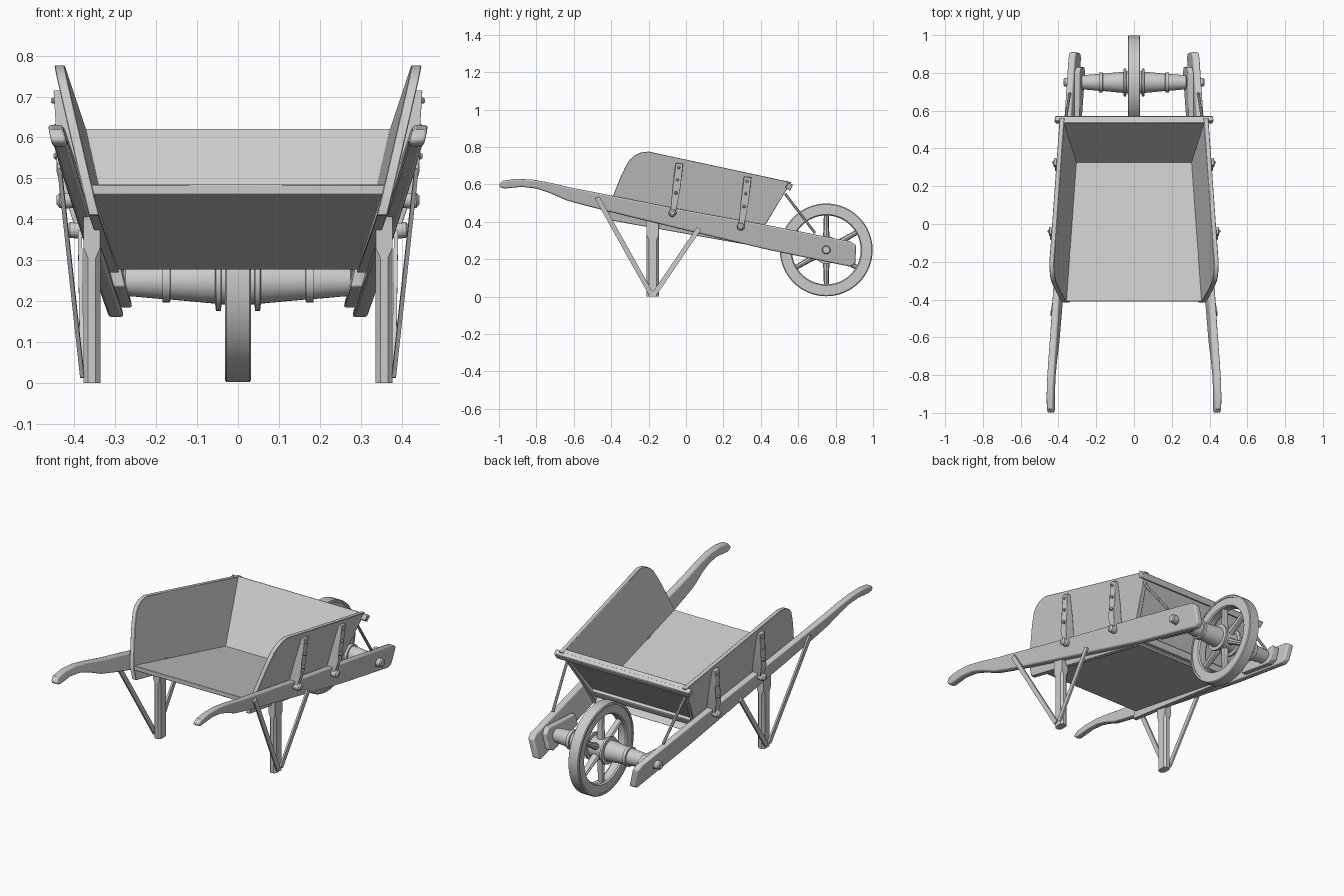
import bpy, bmesh, math
from mathutils import Vector

if "Cube" in bpy.data.objects:
    bpy.data.objects.remove(bpy.data.objects["Cube"])

# Splayed reference plane: inner face of the right side board
def plane_x(y, z, off=0.0):
    return 0.233 - 0.02 * y + 0.24 * z + off

def finish(name, bm, mirror=True, bevel=0.0, segs=2):
    bmesh.ops.recalc_face_normals(bm, faces=bm.faces)
    me = bpy.data.meshes.new(name)
    bm.to_mesh(me)
    bm.free()
    ob = bpy.data.objects.new(name, me)
    bpy.context.collection.objects.link(ob)
    if bevel:
        b = ob.modifiers.new("bevel", 'BEVEL')
        b.width, b.segments, b.limit_method = bevel, segs, 'ANGLE'
        b.angle_limit = math.radians(40)
    if mirror:
        ob.modifiers.new("mirror", 'MIRROR')
    bpy.ops.object.select_all(action='DESELECT')
    ob.select_set(True)
    bpy.context.view_layer.objects.active = ob
    bpy.ops.object.shade_smooth_by_angle(angle=math.radians(35))
    return ob

def loft(bm, rings, closed=False, caps=True):
    vs = [[bm.verts.new(p) for p in r] for r in rings]
    n, m = len(vs[0]), len(vs)
    for i in range(m if closed else m - 1):
        a, b = vs[i], vs[(i + 1) % m]
        for j in range(n):
            k = (j + 1) % n
            bm.faces.new((a[j], a[k], b[k], b[j]))
    if caps and not closed:
        bm.faces.new(vs[0])
        bm.faces.new(vs[-1])

# Side part: (y, z[, outer offset]) outline, thickened away from the plane
def slab(name, pts, o0, o1, **kw):
    bm = bmesh.new()
    loft(bm, [[(plane_x(p[0], p[1], o0), p[0], p[1]) for p in pts],
              [(plane_x(p[0], p[1], p[2] if len(p) > 2 else o1), p[0], p[1]) for p in pts]])
    return finish(name, bm, **kw)

# Part spanning the tray from left plane to right plane
def cross(name, pts, off, bevel=0.002):
    bm = bmesh.new()
    loft(bm, [[(s * plane_x(y, z, off), y, z) for y, z in pts] for s in (-1, 1)])
    return finish(name, bm, mirror=False, bevel=bevel, segs=1)

# Straight bar between two points
def bar(name, a, b, w, d, n=4):
    a, b = Vector(a), Vector(b)
    t = (b - a).normalized()
    v = t.cross(Vector((1, 0, 0))).normalized()
    u = v.cross(t)
    angs = [math.tau * (i + 0.5) / n for i in range(n)]
    k = 1 / math.cos(math.pi / n)
    bm = bmesh.new()
    loft(bm, [[p + v * w / 2 * k * math.cos(t) + u * d / 2 * k * math.sin(t) for t in angs] for p in (a, b)])
    return finish(name, bm)

# Turned shape about the wheel axis: profile of (x, radius)
WY, WZ = 0.75, 0.25
def turned(name, prof, n=32, closed=False, cy=WY, cz=WZ, **kw):
    bm = bmesh.new()
    loft(bm, [[(x, cy + r * math.cos(math.tau * i / n), cz + r * math.sin(math.tau * i / n))
               for i in range(n)] for x, r in prof], closed)
    return finish(name, bm, **kw)

# Rails ending in curved handles
slab("rail_handle", [(-1.0, .60), (-.98, .62), (-.91, .63), (-.82, .626), (-.73, .61), (-.60, .58),
     (-.46, .553), (0, .462), (.45, .38), (.88, .295), (.91, .275), (.905, .175), (.88, .16),
     (.45, .248), (0, .355), (-.4, .452), (-.55, .49), (-.64, .515), (-.73, .555),
     (-.80, .578), (-.88, .587), (-.97, .578), (-.995, .585)], .025, .062, bevel=.009, segs=3)

# Tray
arc = [(-.39, .54), (-.35, .64), (-.326, .69), (-.305, .728), (-.28, .752), (-.245, .77), (-.20, .776)]
slab("tray_side", [(-.415, .41)] + [(-.415, .47)] + arc + [(.562, .612), (.41, .36), (.37, .27)],
     0, .025, bevel=.002, segs=1)
cross("tray_floor", [(-.41, .485), (.345, .323), (.385, .277), (-.41, .46)], .002)
cross("tray_back_board", [(.325, .325), (.535, .622), (.555, .608), (.347, .31)], .002)
cross("back_top_rail", [(.546, .614), (.572, .596), (.556, .566), (.531, .582)], .053, .003)
cross("back_bottom_rail", [(.375, .362), (.395, .348), (.378, .315), (.353, .322)], .0, .003)

# Side straps with bolts and lower knobs
for i, (y, z) in enumerate(((-.06, .715), (.305, .642))):
    slab("strap_%d" % i, [(y + .005, z, .045), (y + .045, z - .004, .045), (y + .032, z - .12, .066),
         (y + .018, z - .20, .082), (y + .005, z - .265, .08), (y - .025, z - .26, .08),
         (y - .018, z - .20, .082), (y - .012, z - .12, .066)], .025, .05, bevel=.003)
    for dy, dz, off, r in ((.022, -.025, .044, .008), (.014, -.09, .055, .008), (.006, -.16, .07, .009)):
        x = plane_x(y + dy, z + dz, off)
        turned("strap_bolt", [(x - .005, r), (x + .009, r), (x + .014, r * .5)], 10, cy=y + dy, cz=z + dz)
    ky, kz = y - .012, z - .268
    x = plane_x(ky, kz, .06)
    turned("strap_knob", [(x - .005, .018), (x + .018, .021), (x + .034, .019), (x + .042, .01)],
           12, cy=ky, cz=kz)

# Legs: chamfered below, square where they meet the rails
def section(z, c, hx=.021, hy=.033, x0=.357, y0=-.178):
    q = [(hx, hy - c), (hx - c, hy), (c - hx, hy), (-hx, hy - c),
         (-hx, c - hy), (c - hx, -hy), (hx - c, -hy), (hx, c - hy)]
    return [(x0 + a, y0 + b, z) for a, b in q]
bm = bmesh.new()
loft(bm, [section(0, .012), section(.305, .012), section(.33, .001), section(.435, .001)])
finish("leg", bm)

# Leg braces and back struts
bar("front_brace", (.381, -.19, .02), (plane_x(-.475, .53, .067), -.475, .53), .026, .01)
bar("rear_brace", (.381, -.165, .02), (plane_x(.07, .365, .067), .07, .365), .026, .01)
bar("back_strut", (.365, .53, .55), (plane_x(.69, .34, .04), .69, .34), .014, .014, 8)

# Axle blocks and end bolts
slab("axle_block", [(.56, .29), (.80, .245 + .06), (.83, .28), (.83, .20), (.80, .185), (.56, .235)],
     -.003, .026, bevel=.004)
turned("axle_end", [(.33, .023), (.366, .023), (.372, .018)], 20)

# Wheel
turned("wheel_rim", [(-.028, .19), (-.028, .234), (.028, .234), (.028, .19), (.02, .184), (-.02, .184)],
       64, True, mirror=False)
turned("wheel_tyre", [(-.032, .233), (-.032, .243), (-.028, .248), (.028, .248), (.032, .243), (.032, .233)],
       64, True, mirror=False)
half = [(.04, .058), (.042, .074), (.054, .074), (.056, .056), (.165, .046), (.166, .053),
        (.184, .053), (.185, .045), (.275, .037), (.28, .026), (.34, .026)]
turned("hub_axle", [(-x, r) for x, r in reversed(half)] + half, 32, mirror=False)
bm = bmesh.new()
for k in range(6):
    a = math.tau * k / 6 + math.pi / 2
    d, t = Vector((0, math.cos(a), math.sin(a))), Vector((0, -math.sin(a), math.cos(a)))
    c = Vector((0, WY, WZ))
    loft(bm, [[c + d * r + t * w * math.cos(q) + Vector((h * math.sin(q), 0, 0))
               for q in [math.tau * j / 8 for j in range(8)]]
              for r, w, h in ((.04, .02, .024), (.11, .015, .02), (.19, .013, .018))])
finish("wheel_spokes", bm, mirror=False)
